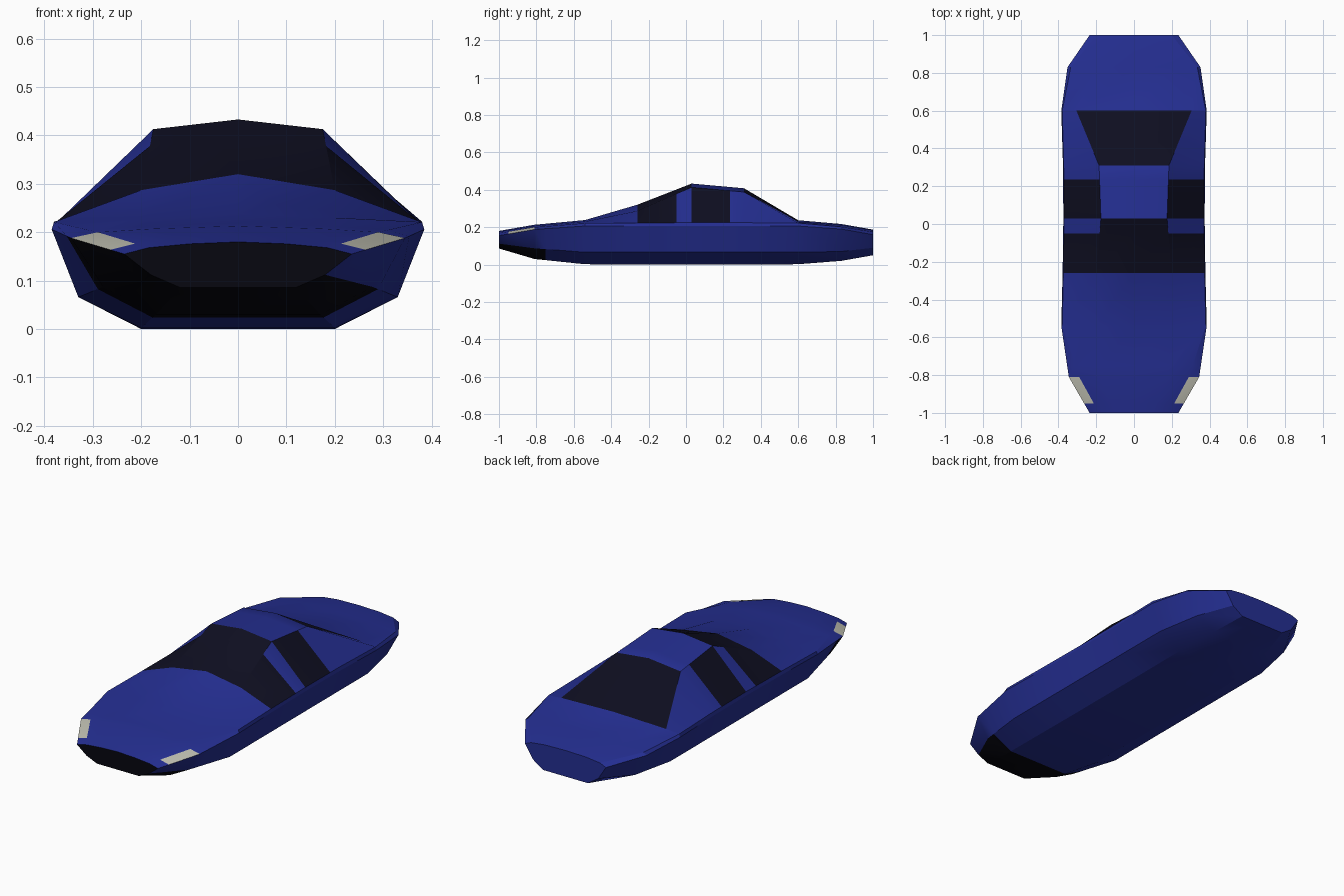
import bpy, bmesh, math

cube = bpy.data.objects.get("Cube")
if cube:
    bpy.data.objects.remove(cube, do_unlink=True)


def make_material(name, rgb):
    m = bpy.data.materials.new(name)
    m.use_nodes = True
    m.diffuse_color = (*rgb, 1)
    m.node_tree.nodes["Principled BSDF"].inputs["Base Color"].default_value = (*rgb, 1)
    return m


BLUE, GLASS, BLACK, LAMP = range(4)
materials = [
    make_material("blue_paint", (0.018, 0.028, 0.29)),
    make_material("dark_glass", (0.0045, 0.0045, 0.015)),
    make_material("bumper_black", (0.002, 0.002, 0.005)),
    make_material("headlight_grey", (0.52, 0.52, 0.44)),
]

# Half cross-sections from nose to tail:
# y, crown z, then (x, z) of shoulder, upper belt, lower belt, chine and floor edge
stations = [
    (-1.00, .180, .100, .176, .185, .168, .235, .155, .180, .112, .120, .086),
    (-0.81, .213, .180, .207, .290, .200, .345, .188, .278, .087, .170, .030),
    (-0.54, .238, .200, .230, .380, .221, .385, .206, .330, .066, .200, .002),
    (-0.26, .320, .200, .287, .374, .223, .378, .206, .330, .066, .200, .000),
    (0.03, .433, .175, .413, .370, .224, .374, .206, .330, .066, .200, .000),
    (0.31, .408, .185, .388, .372, .224, .376, .206, .330, .066, .200, .000),
    (0.60, .237, .305, .229, .380, .222, .385, .206, .330, .066, .200, .002),
    (0.83, .217, .200, .212, .335, .202, .352, .190, .285, .070, .170, .020),
    (1.00, .187, .120, .184, .200, .175, .235, .160, .190, .090, .130, .050),
]


def add_station(y):
    """Insert a cut across the body, in line with its neighbours."""
    i = next(k for k, s in enumerate(stations) if s[0] > y)
    a, b = stations[i - 1], stations[i]
    t = (y - a[0]) / (b[0] - a[0])
    stations.insert(i, tuple(p + (q - p) * t for p, q in zip(a, b)))


# Cuts for headlight ends, bumper edge, door pillar and rear side window edge
for cut in (-0.95, -0.75, -0.05, 0.235):
    add_station(cut)


def paint(y, band, left):
    """Colour by position: bands run 0 (crown) to 5 (floor)."""
    if band == 0 and (-0.26 < y < 0.03 or 0.31 < y < 0.60):
        return GLASS                      # windscreen and rear window
    if band == 1 and (-0.26 < y < -0.05 or 0.03 < y < 0.235):
        return GLASS                      # side windows
    if band == 2 and -0.95 < y < -0.81:
        return LAMP
    if y < -0.75 and (band >= 4 or (band == 3 and not left)):
        return BLACK                      # front bumper
    return BLUE


# Body shell: loft closed rings along y
bm = bmesh.new()
rings = []
for s in stations:
    y, crown = s[:2]
    half = [(s[k], s[k + 1]) for k in range(2, 12, 2)]
    ring = [(0, crown)] + half + [(0, half[-1][1])] + [(-x, z) for x, z in reversed(half)]
    rings.append([bm.verts.new((x, y, z)) for x, z in ring])

for a, b in zip(rings, rings[1:]):
    y_mid = (a[0].co.y + b[0].co.y) / 2
    for j in range(12):
        k = (j + 1) % 12
        f = bm.faces.new((a[j], a[k], b[k], b[j]))
        f.material_index = paint(y_mid, min(j, 11 - j), j < 6)

# Nose and tail panels
bm.faces.new(rings[0]).material_index = BLACK
bm.faces.new(rings[-1]).material_index = BLUE
bmesh.ops.recalc_face_normals(bm, faces=bm.faces)

mesh = bpy.data.meshes.new("car_body")
bm.to_mesh(mesh)
bm.free()
for m in materials:
    mesh.materials.append(m)
body = bpy.data.objects.new("car_body", mesh)
bpy.context.collection.objects.link(body)

# Soft panels with crisp creases
bpy.ops.object.select_all(action='DESELECT')
body.select_set(True)
bpy.context.view_layer.objects.active = body
bpy.ops.object.shade_smooth_by_angle(angle=math.radians(25))
